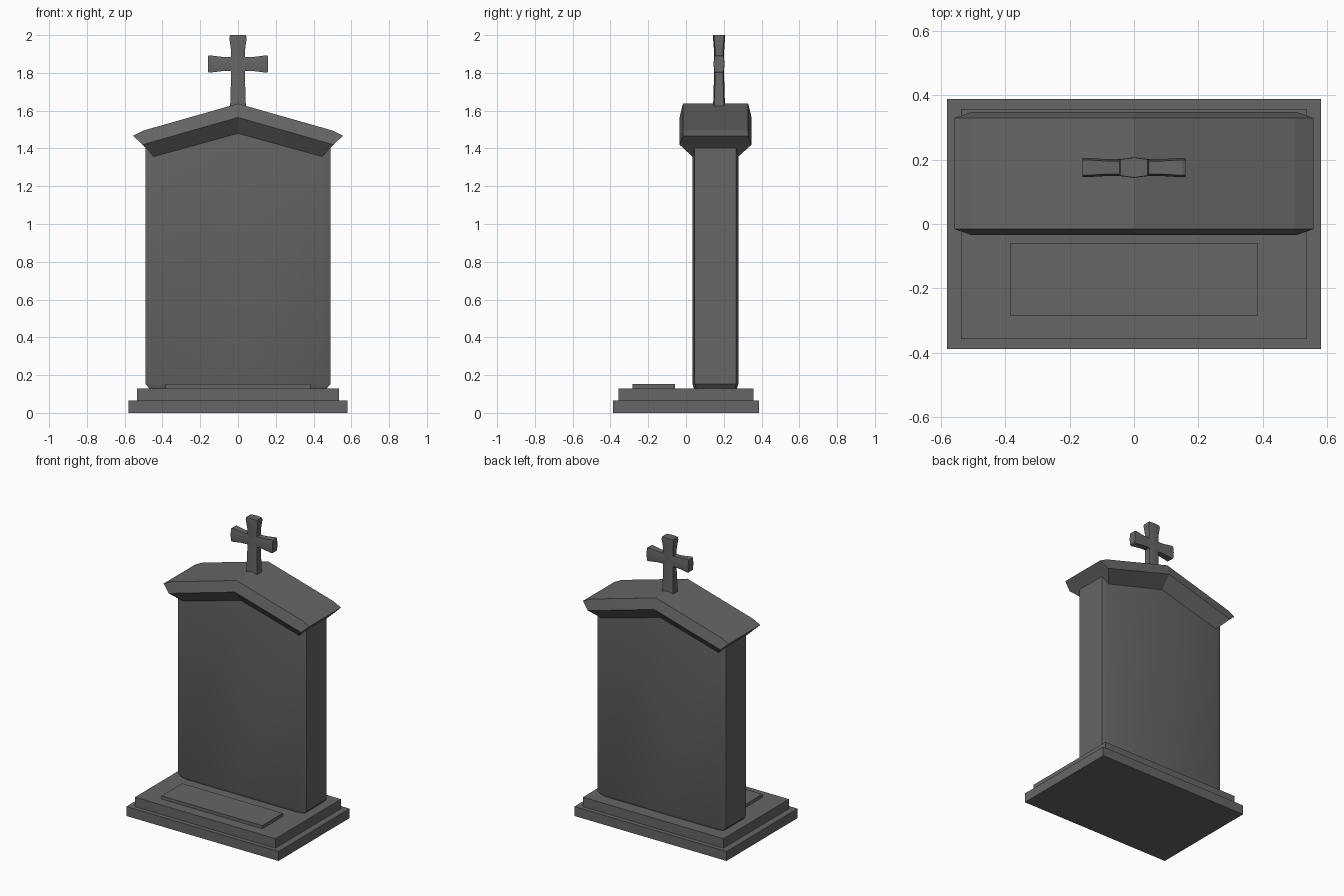
import bpy, bmesh, math

if "Cube" in bpy.data.objects:
    bpy.data.objects.remove(bpy.data.objects["Cube"])

# Dark stone for every part
stone = bpy.data.materials.new("dark_stone")
stone.diffuse_color = (0.133, 0.133, 0.133, 1)
stone.use_nodes = True
stone.node_tree.nodes["Principled BSDF"].inputs["Base Color"].default_value = stone.diffuse_color


def finish(name, bm, smooth=False):
    bmesh.ops.recalc_face_normals(bm, faces=bm.faces)
    if smooth:
        for f in bm.faces:
            f.smooth = True
        for e in bm.edges:
            e.smooth = e.calc_face_angle(0) < math.radians(30)
    mesh = bpy.data.meshes.new(name)
    bm.to_mesh(mesh)
    bm.free()
    mesh.materials.append(stone)
    obj = bpy.data.objects.new(name, mesh)
    bpy.context.collection.objects.link(obj)
    return obj


def loft(name, rings, smooth=False):
    """Skin a stack of equal-length rings and cap both ends."""
    bm = bmesh.new()
    vs = [[bm.verts.new(p) for p in ring] for ring in rings]
    n = len(vs[0])
    for a, b in zip(vs, vs[1:]):
        for i in range(n):
            j = (i + 1) % n
            bm.faces.new((a[i], a[j], b[j], b[i]))
    bm.faces.new(vs[0][::-1])
    bm.faces.new(vs[-1])
    return finish(name, bm, smooth)


def box(name, x, y0, y1, z0, z1):
    plan = [(-x, y0), (x, y0), (x, y1), (-x, y1)]
    return loft(name, [[(px, py, z) for px, py in plan] for z in (z0, z1)])


# Stepped plinth and raised plate
box("lower_step", 0.58, -0.387, 0.387, 0.0, 0.065)
box("upper_step", 0.536, -0.357, 0.357, 0.065, 0.13)
box("plate", 0.384, -0.284, -0.059, 0.13, 0.152)

# Slab: chamfered corners, chamfered foot, gabled top hidden in the roof
YC = 0.156


def slab_plan(hx, hy, cx=0.045, cy=0.012):
    return [(-hx + cx, -hy), (0, -hy), (hx - cx, -hy), (hx, -hy + cy), (hx, hy - cy),
            (hx - cx, hy), (0, hy), (-hx + cx, hy), (-hx, hy - cy), (-hx, -hy + cy)]


full = slab_plan(0.49, 0.122)
foot = slab_plan(0.47, 0.114)
loft("slab", [
    [(x, y + YC, 0.13) for x, y in foot],
    [(x, y + YC, 0.153) for x, y in full],
    [(x, y + YC, 1.515 - 0.23 * abs(x)) for x, y in full],
], smooth=True)

# Gabled roof: three nested chevrons (top, widest, underside)


def chevron(half, y0, y1):
    line = [(-x, z) for x, z in half[:0:-1]] + half
    return [(x, y0, z) for x, z in line], [(x, y1, z) for x, z in line]


top = chevron([(0, 1.637), (0.5, 1.495), (0.556, 1.467)], -0.016, 0.329)
mid = chevron([(0, 1.564), (0.25, 1.493), (0.505, 1.42)], -0.034, 0.347)
low = chevron([(0, 1.48), (0.25, 1.411), (0.445, 1.357)], 0.034, 0.277)
bm = bmesh.new()
lines = [[bm.verts.new(p) for p in row]
         for row in (top[0], mid[0], low[0], low[1], mid[1], top[1])]
for k in range(6):
    a, b = lines[k], lines[(k + 1) % 6]
    for i in range(4):
        bm.faces.new((a[i], a[i + 1], b[i + 1], b[i]))
for e in (0, 4):
    a = [row[e] for row in lines]
    bm.faces.new((a[0], a[1], a[4], a[5]))
    bm.faces.new((a[1], a[2], a[3], a[4]))
finish("roof", bm)

# Cross: flared bars with a slightly peaked six-sided section
CY, CZ = 0.175, 1.847


def bar(name, stations, upright):
    rings = []
    for t, w, d in stations:
        sec = [(-w, -d), (0, -d - 0.006), (w, -d), (w, d), (0, d + 0.006), (-w, d)]
        rings.append([(u, CY + v, t) if upright else (t, CY + v, CZ + u) for u, v in sec])
    loft(name, rings, smooth=True)


bar("cross_upright", [(1.58, 0.045, 0.026), (1.64, 0.041, 0.025), (1.77, 0.037, 0.021),
                      (1.92, 0.037, 0.021), (1.985, 0.046, 0.026), (2.0, 0.042, 0.025)], True)
arm = [(0.04, 0.036, 0.02), (0.08, 0.037, 0.02), (0.15, 0.046, 0.024), (0.159, 0.042, 0.023)]
bar("cross_arms", [(-t, w, d) for t, w, d in arm[::-1]] + arm, False)
